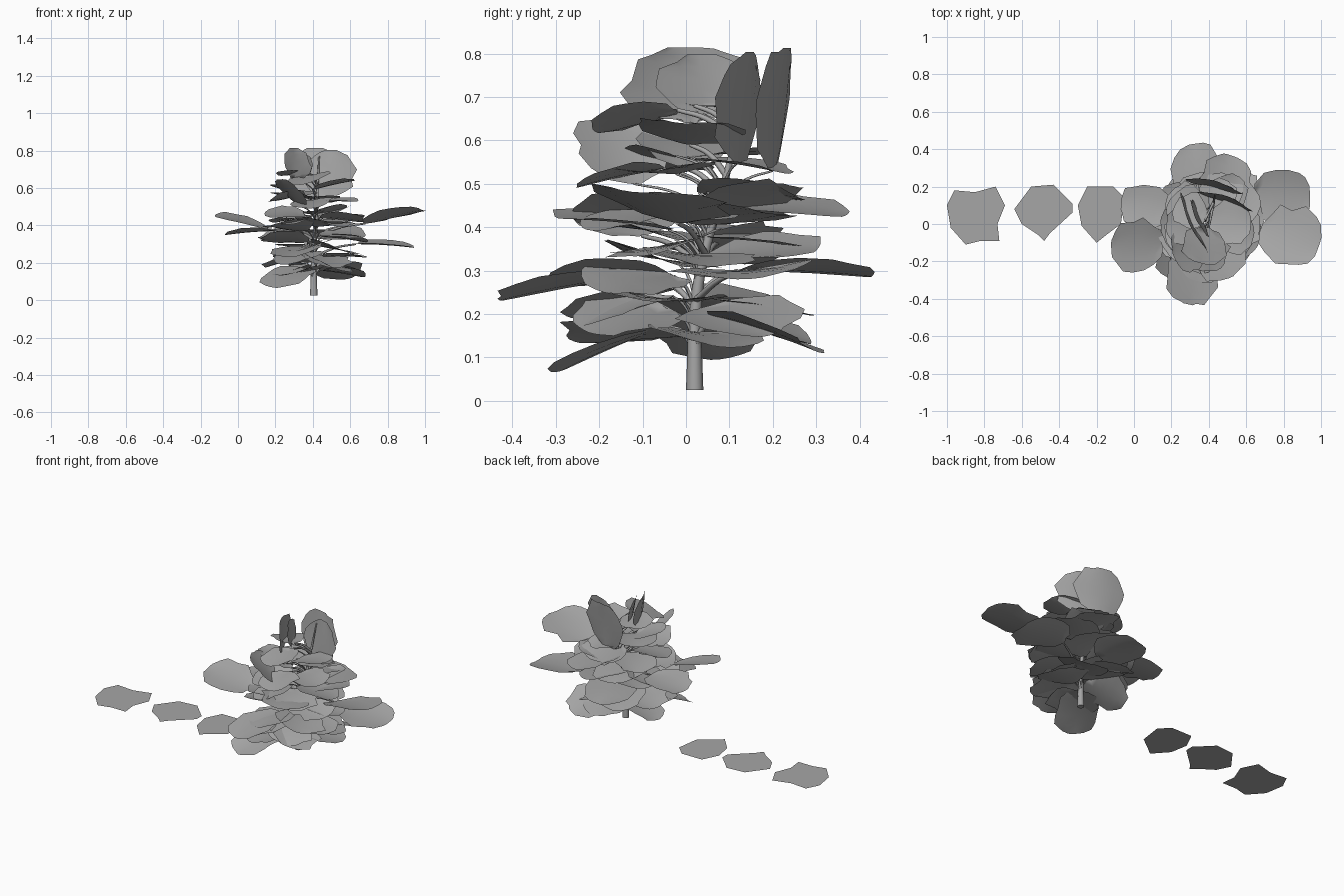
import bpy
import bmesh
import math
import random
from mathutils import Matrix, Vector

random.seed(7)
default = bpy.data.objects.get("Cube")
if default:
    bpy.data.objects.remove(default, do_unlink=True)


def make_material(name, value):
    mat = bpy.data.materials.new(name)
    mat.use_nodes = True
    colour = (value, value, value, 1)
    mat.diffuse_color = colour
    mat.node_tree.nodes["Principled BSDF"].inputs["Base Color"].default_value = colour
    return mat


GREY = make_material("plain grey", 0.38)

# Half-width of a leaf along its length, as (position, share of half width)
OUTLINE = [(0, .15), (.06, .5), (.2, .85), (.4, 1), (.6, 1), (.8, .9), (.92, .65), (1, .35)]


def finish_mesh(bm, name):
    """Turn the bmesh into a smooth grey object."""
    mesh = bpy.data.meshes.new(name)
    bm.to_mesh(mesh)
    bm.free()
    mesh.shade_smooth()
    mesh.materials.append(GREY)
    bpy.context.collection.objects.link(bpy.data.objects.new(name, mesh))


def add_leaf(name, base, azimuth, pitch, length, width, roll=0, droop=0.1, cup=0.05):
    """Thin broad leaf with a ragged rim that grows from base towards the azimuth."""
    bm = bmesh.new()
    rows = []
    for t, share in OUTLINE:
        row = []
        for side in (-1, -.5, 0, .5, 1):
            x, y = t * length, side * share * width / 2
            if abs(side) == 1:
                y *= random.uniform(.8, 1.1)
                x += random.uniform(-.05, .05) * length
            x = min(max(x, 0), length)
            z = cup * width * side * side * share - droop * length * t * t
            row.append(bm.verts.new((x, y, z)))
        rows.append(row)
    for low, high in zip(rows, rows[1:]):
        for i in range(4):
            bm.faces.new((low[i], high[i], high[i + 1], low[i + 1]))
    bmesh.ops.recalc_face_normals(bm, faces=bm.faces)
    turn = Matrix.Identity(4)
    for angle, axis in ((azimuth, 'Z'), (-pitch, 'Y'), (roll, 'X')):
        turn = turn @ Matrix.Rotation(math.radians(angle), 4, axis)
    bm.transform(Matrix.Translation(base) @ turn)
    finish_mesh(bm, name)


def add_stem(name, points, radius, tip=0.6):
    """Round tapered tube through the points."""
    curve = bpy.data.curves.new(name, 'CURVE')
    curve.dimensions = '3D'
    curve.bevel_depth = radius
    curve.bevel_resolution = 2
    curve.resolution_u = 5
    curve.use_fill_caps = True
    spline = curve.splines.new('BEZIER')
    spline.bezier_points.add(len(points) - 1)
    for i, (bp, co) in enumerate(zip(spline.bezier_points, points)):
        bp.co = co
        bp.handle_left_type = bp.handle_right_type = 'AUTO'
        bp.radius = 1 + (tip - 1) * i / (len(points) - 1)
    curve.materials.append(GREY)
    bpy.context.collection.objects.link(bpy.data.objects.new(name, curve))


def trunk_point(z):
    return Vector((.405 + .05 * max(z - .2, 0), .02 + .27 * max(z - .25, 0), z))


def add_petiole(name, base, radius=.004):
    """Arching stalk from the trunk to the foot of a leaf."""
    foot = Vector(base)
    start = trunk_point(max(foot.z - .07, .12))
    middle = (start + foot) / 2 + Vector((0, 0, .015))
    add_stem(name, [start, middle, foot], radius)


# Trunk
add_stem("trunk", [trunk_point(z) for z in (.025, .1, .17, .3, .45, .6, .77)], .02, .2)

# Whorls of leaves: height, count, length, pitch, first azimuth
WHORLS = [
    (.18, 5, .25, -6, 20),
    (.23, 6, .25, -3, 50),
    (.31, 6, .25, 3, 15),
    (.38, 6, .25, 5, 40),
    (.46, 6, .23, 5, 10),
    (.54, 5, .21, 3, 60),
]
for level, (z, count, length, pitch, first) in enumerate(WHORLS):
    for i in range(count):
        angle = first + 360 * i / count + random.uniform(-10, 10)
        out = math.radians(angle)
        base = (.425 - .06 * z + .04 * math.cos(out),
                .02 - .06 * z + .04 * math.sin(out),
                z + random.uniform(-.03, .03))
        label = f"{level + 1}_{i + 1}"
        add_leaf("whorl_leaf_" + label, base, angle, pitch + random.uniform(-10, 10),
                 length * random.uniform(.92, 1.1), length * random.uniform(1.05, 1.25),
                 random.uniform(-16, 16))
        add_petiole("whorl_stalk_" + label, base)

# Long leaves that stand out of the crown: base, azimuth, pitch, length, width, roll
REACHING = {
    "right_side_low": ((.19, .08, .37), 175, 0, .26, .26, 4),
    "right_side_high": ((.16, -.1, .38), 186, 18, .29, .28, -10),
    "left_side_high": ((.68, -.02, .41), -18, 17, .33, .34, -6),
    "left_side_low": ((.63, .14, .3), 1, 1, .31, .34, 4),
    "front_bottom": ((.36, -.04, .17), 236, -14, .32, .27, -8),
    "front_long": ((.36, -.09, .29), 258, -5, .35, .28, 5),
    "back_bottom": ((.46, .06, .19), 62, -11, .28, .28, -12),
    "back_long": ((.36, .12, .3), 98, 2, .31, .28, -6),
    "back_middle": ((.43, .08, .45), 72, 0, .3, .27, 8),
    "back_raised": ((.44, .08, .43), 50, 22, .22, .22, -10),
    "upper_left_side": ((.4, .01, .59), -4, 17, .23, .26, -4),
    "upper_right_side": ((.38, -.01, .54), 182, 24, .22, .21, 5),
    "upper_front": ((.4, -.02, .67), 255, -10, .2, .25, 10),
    "upper_back": ((.38, .02, .68), 150, 0, .18, .2, 5),
}
for name, (base, azimuth, pitch, length, width, roll) in REACHING.items():
    add_leaf(name + "_leaf", base, azimuth, pitch, length, width, roll, .08)
    add_petiole(name + "_stalk", base, .008)

# Upright leaves at the top: base, azimuth, pitch, length, width
UPRIGHT = {
    "top_back": ((.42, .2, .53), 76, 85, .285, .31),
    "top_left": ((.49, .12, .55), 70, 85, .255, .31),
    "top_right": ((.31, .01, .64), 204, 86, .175, .35),
    "top_middle": ((.35, .04, .66), 204, 82, .14, .22),
    "top_front": ((.34, -.12, .5), 205, 48, .2, .24),
}
for name, (base, azimuth, pitch, length, width) in UPRIGHT.items():
    add_leaf(name + "_leaf", base, azimuth, pitch, length, width, 0, .03)
    add_petiole(name + "_stalk", base)

# Fallen leaves lying flat on the ground, as rims seen from above
FALLEN = [
    [(-1, .1), (-.96, .18), (-.85, .17), (-.74, .2), (-.69, .1), (-.73, 0),
     (-.72, -.09), (-.82, -.09), (-.9, -.11), (-.98, -.02)],
    [(-.64, .08), (-.55, .2), (-.43, .21), (-.33, .11), (-.33, .06), (-.45, -.05),
     (-.48, -.09), (-.51, -.06), (-.6, 0)],
    [(-.3, .1), (-.25, .2), (-.11, .2), (-.05, .14), (-.07, 0), (-.15, -.06),
     (-.2, -.1), (-.28, -.01)],
]
for i, rim in enumerate(FALLEN):
    bm = bmesh.new()
    bm.faces.new([bm.verts.new((x, y, 0)) for x, y in reversed(rim)])
    finish_mesh(bm, f"fallen_leaf_{i + 1}")
